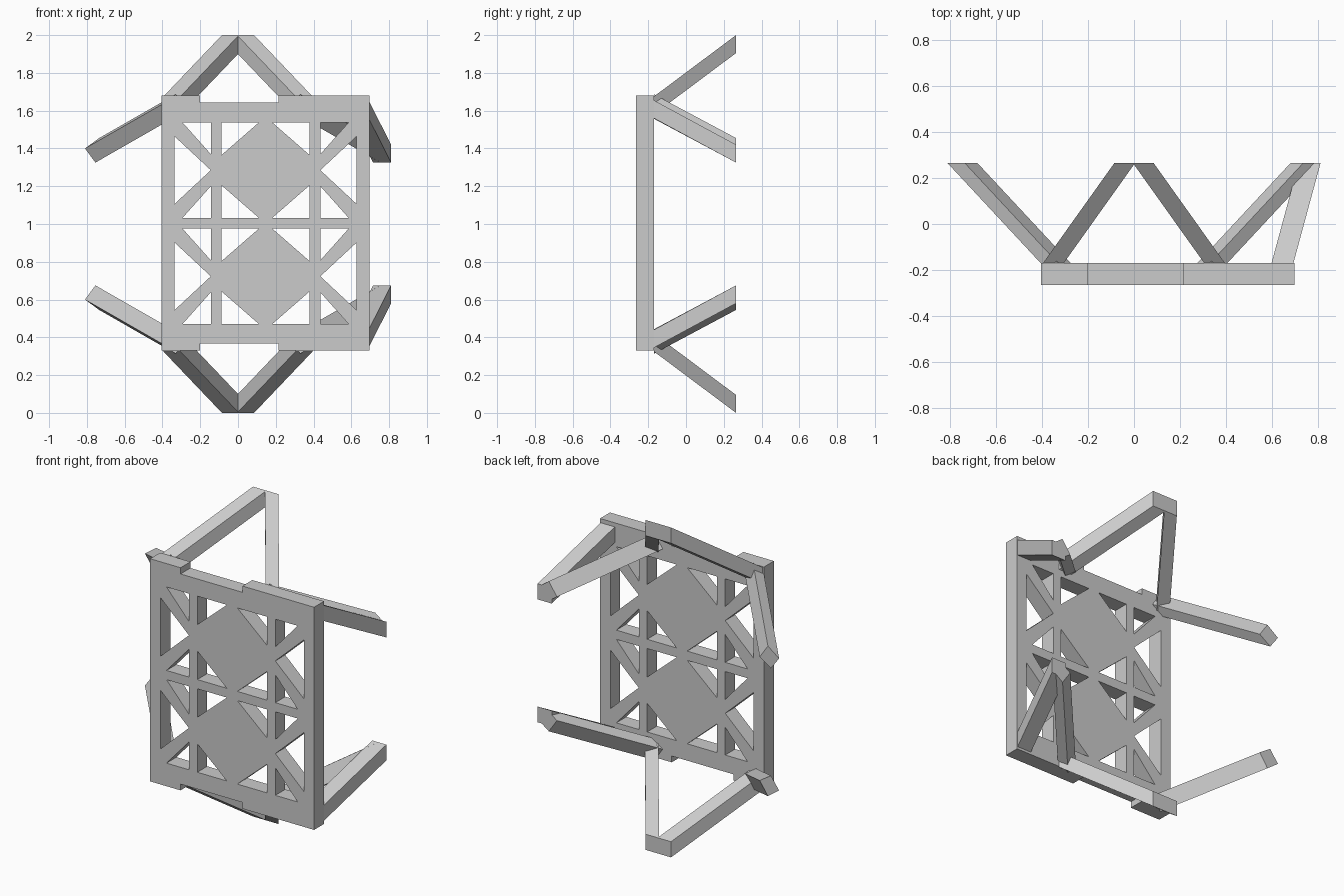
import bpy, bmesh
from mathutils import Vector

cube = bpy.data.objects.get("Cube")
if cube:
    bpy.data.objects.remove(cube, do_unlink=True)

grey = bpy.data.materials.new("plain_grey")
grey.use_nodes = True
grey.diffuse_color = (0.6, 0.6, 0.6, 1)
grey.node_tree.nodes["Principled BSDF"].inputs["Base Color"].default_value = (0.6, 0.6, 0.6, 1)

FRONT, BACK, END = -0.265, -0.17, 0.265   # depths of the plate faces and strut ends
MID_X, MID_Z = 0.146, 1.004               # centre of the plate


def finish(name, bm):
    bmesh.ops.recalc_face_normals(bm, faces=bm.faces)
    mesh = bpy.data.meshes.new(name)
    bm.to_mesh(mesh)
    bm.free()
    mesh.materials.append(grey)
    obj = bpy.data.objects.new(name, mesh)
    bpy.context.collection.objects.link(obj)
    return obj


def add_loop(bm, points):
    verts = [bm.verts.new((x, FRONT, z)) for x, z in points]
    for a, b in zip(verts, verts[1:] + verts[:1]):
        bm.edges.new((a, b))


# Pierced plate: notched outline with triangular windows, extruded backwards
def build_plate():
    bm = bmesh.new()
    low, high, left, right = 0.33, 1.68, MID_X - 0.55, MID_X + 0.55
    n0, n1, step = -0.2, 0.215, 0.038
    add_loop(bm, [(left, low), (n0, low), (n0, low + step), (n1, low + step),
                  (n1, low), (right, low), (right, high), (n1, high),
                  (n1, high - step), (n0, high - step), (n0, high), (left, high)])
    half, inner, outer, edge = 0.253, 0.2335, 0.29, 0.481
    for row in (-0.281, 0.281):
        for sx in (-1, 1):
            def window(points):
                add_loop(bm, [(MID_X + sx * u, MID_Z + row + v) for u, v in points])
            window([(edge, 0.178), (edge, -0.178), (outer, 0)])
            for sz in (-1, 1):
                window([(inner, sz * half), (0.035, sz * half), (inner, sz * 0.08)])
                window([(outer, sz * half), (0.44, sz * half), (outer, sz * 0.085)])
    bmesh.ops.triangle_fill(bm, edges=bm.edges[:], use_beauty=True)
    grown = bmesh.ops.extrude_face_region(bm, geom=bm.faces[:], use_keep_orig=True)
    verts = [g for g in grown["geom"] if isinstance(g, bmesh.types.BMVert)]
    bmesh.ops.translate(bm, verts=verts, vec=(0, BACK - FRONT, 0))
    return finish("pierced_plate", bm)


# Strut: a section in the end plane, extended along a slant to the plate
def strut(name, section, shift, sx, sz):
    bm = bmesh.new()
    ends = []
    for y, dx, dz in ((END, 0, 0), (BACK, *shift)):
        ends.append([bm.verts.new((sx * (x + dx), y, 1.0 + sz * (z + dz - 1.0)))
                     for x, z in section])
    a, b = ends
    bm.faces.new(a)
    bm.faces.new(b)
    for i in range(4):
        j = (i + 1) % 4
        bm.faces.new((a[i], a[j], b[j], b[i]))
    return finish(name, bm)


def box(x0, x1, z0, z1):
    return [(x0, z0), (x1, z0), (x1, z1), (x0, z1)]


build_plate()
tilted = [(0.81, 1.40), (0.755, 1.325), (0.68, 1.375), (0.735, 1.455)]
for level, sz in (("upper", 1), ("lower", -1)):
    for side, sx in (("left", 1), ("right", -1)):
        # Central pair meeting in a point, then the slanted side arms
        strut(f"{level}_{side}_apex_strut", box(-0.005, 0.085, 1.905, 2.0),
              (0.31, -0.325), sx, sz)
        strut(f"{level}_{side}_arm", tilted, (-0.405, 0.232), sx, sz)
    # Steep brace beside the left arm only
    strut(f"{level}_left_brace", box(0.715, 0.81, 1.325, 1.42), (-0.118, 0.235), 1, sz)
